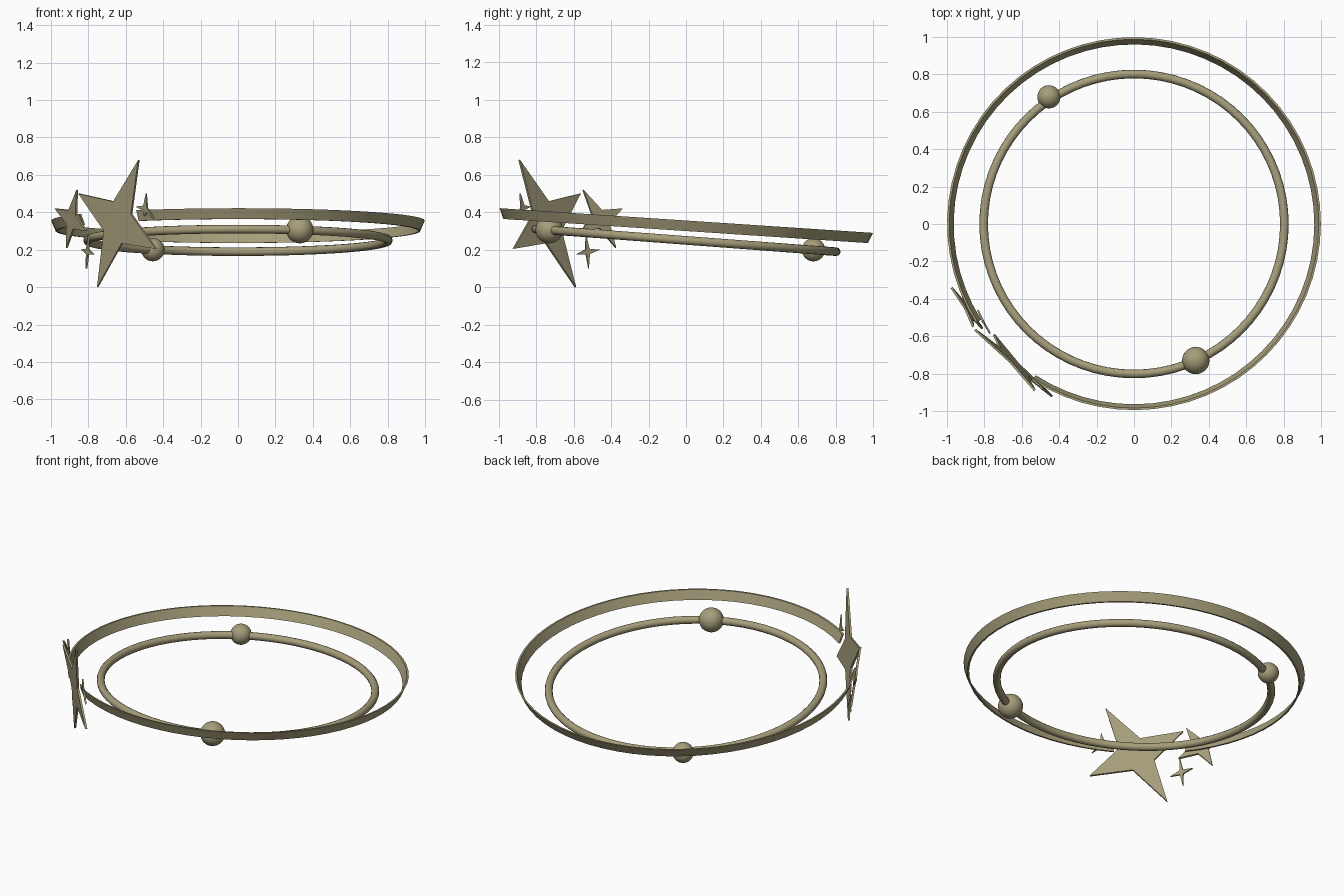
import bpy, bmesh, math
from mathutils import Vector

cube = bpy.data.objects.get("Cube")
if cube:
    bpy.data.objects.remove(cube, do_unlink=True)

# Single antique metal colour
metal = bpy.data.materials.new("antique_khaki_metal")
metal.use_nodes = True
colour = (0.38, 0.34, 0.195, 1)
metal.diffuse_color = colour
metal.node_tree.nodes["Principled BSDF"].inputs["Base Color"].default_value = colour


def mesh_object(name, bm):
    bmesh.ops.recalc_face_normals(bm, faces=bm.faces)
    mesh = bpy.data.meshes.new(name)
    bm.to_mesh(mesh)
    bm.free()
    obj = bpy.data.objects.new(name, mesh)
    bpy.context.collection.objects.link(obj)
    mesh.materials.append(metal)
    return obj


def smooth(obj):
    bpy.ops.object.select_all(action="DESELECT")
    obj.select_set(True)
    bpy.context.view_layer.objects.active = obj
    bpy.ops.object.shade_smooth_by_angle(angle=math.radians(40))


# Outer band: flared strip, open behind the large star
def open_band(name, start, end, steps):
    profile = [(0.975, -0.028), (0.999, 0.028), (0.988, 0.028), (0.964, -0.028)]
    bm = bmesh.new()
    rows = []
    for i in range(steps + 1):
        a = math.radians(start + (end - start) * i / steps)
        rows.append([bm.verts.new((r * math.cos(a), r * math.sin(a), z)) for r, z in profile])
    for p, q in zip(rows, rows[1:]):
        for j in range(4):
            k = (j + 1) % 4
            bm.faces.new((p[j], q[j], q[k], p[k]))
    bm.faces.new(rows[0])
    bm.faces.new(rows[-1])
    return mesh_object(name, bm)


band = open_band("outer_band", -123, 212, 60)
band.location.z = 0.328
band.rotation_euler.x = -0.066
smooth(band)

# Inner round ring
bpy.ops.mesh.primitive_torus_add(major_radius=0.804, minor_radius=0.023, major_segments=72,
                                 minor_segments=12, location=(0, 0, 0.25),
                                 rotation=(-0.075, 0, 0))
ring = bpy.context.object
ring.name = "inner_ring"
ring.data.materials.append(metal)
smooth(ring)

# Beads threaded on the inner ring
for name, place, radius in (("large_bead", (0.33, -0.73, 0.307), 0.073),
                            ("small_bead", (-0.455, 0.68, 0.2), 0.062)):
    bpy.ops.mesh.primitive_uv_sphere_add(segments=32, ring_count=16, radius=radius, location=place)
    bead = bpy.context.object
    bead.name = name
    bead.data.materials.append(metal)
    smooth(bead)


# Four-pointed stars: tips joined through notches near the centre
def star(name, tips, notch=0.23, thickness=0.012):
    tips = [Vector(t) for t in tips]
    centre = sum(tips, Vector()) / 4
    outline = []
    for a, b in zip(tips, tips[1:] + tips[:1]):
        outline += [a, centre + (a + b - 2 * centre) * notch]
    bm = bmesh.new()
    hub = bm.verts.new(centre)
    rim = [bm.verts.new(p) for p in outline]
    for i in range(8):
        bm.faces.new((hub, rim[i], rim[(i + 1) % 8]))
    obj = mesh_object(name, bm)
    mod = obj.modifiers.new("thickness", "SOLIDIFY")
    mod.thickness = thickness
    mod.offset = 0
    return obj


star("large_star", [(-0.53, -0.89, 0.68), (-0.85, -0.565, 0.5),
                    (-0.75, -0.59, 0), (-0.437, -0.922, 0.205)])
star("medium_star", [(-0.86, -0.55, 0.52), (-0.975, -0.34, 0.42),
                     (-0.915, -0.375, 0.21), (-0.81, -0.56, 0.3)])
star("small_upper_star", [(-0.49, -0.885, 0.5), (-0.545, -0.83, 0.43),
                          (-0.5, -0.85, 0.38), (-0.445, -0.915, 0.36), ], 0.2, 0.01)
star("small_lower_star", [(-0.8, -0.535, 0.285), (-0.835, -0.46, 0.2),
                          (-0.81, -0.52, 0.1), (-0.77, -0.585, 0.175)], 0.15, 0.01)
